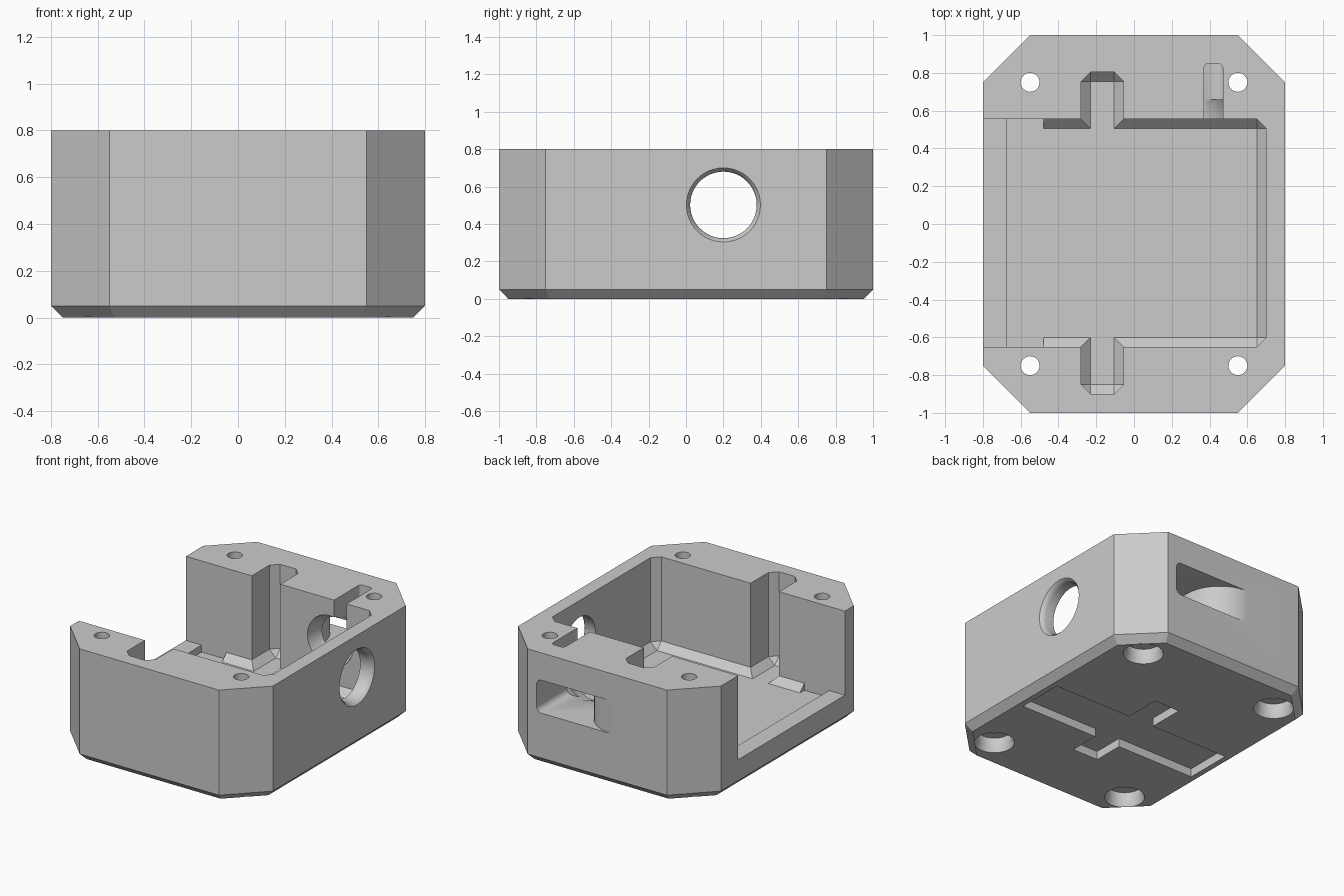
import bpy, bmesh, math
from mathutils import Vector

cube = bpy.data.objects.get("Cube")
if cube:
    bpy.data.objects.remove(cube, do_unlink=True)

grey = bpy.data.materials.new("plain_grey")
grey.use_nodes = True
COLOR = (0.6, 0.6, 0.6, 1)
grey.diffuse_color = COLOR
grey.node_tree.nodes["Principled BSDF"].inputs["Base Color"].default_value = COLOR


def loft(name, rings):
    """Solid through matching rings of points, capped at both ends."""
    bm = bmesh.new()
    loops = [[bm.verts.new(p) for p in ring] for ring in rings]
    n = len(loops[0])
    for low, high in zip(loops, loops[1:]):
        for i in range(n):
            j = (i + 1) % n
            bm.faces.new((low[i], low[j], high[j], high[i]))
    bm.faces.new(loops[0])
    bm.faces.new(loops[-1])
    bmesh.ops.remove_doubles(bm, verts=bm.verts, dist=1e-5)
    bmesh.ops.recalc_face_normals(bm, faces=bm.faces)
    mesh = bpy.data.meshes.new(name)
    bm.to_mesh(mesh)
    bm.free()
    obj = bpy.data.objects.new(name, mesh)
    bpy.context.collection.objects.link(obj)
    mesh.materials.append(grey)
    return obj


def prism(name, outline, z0, z1):
    return loft(name, [[(x, y, z) for x, y in outline] for z in (z0, z1)])


def box(name, x0, x1, y0, y1, z0, z1):
    return prism(name, [(x0, y0), (x1, y0), (x1, y1), (x0, y1)], z0, z1)


def turned(name, center, axis, profile, sides=48):
    """Round solid along an axis; profile holds (distance, radius)."""
    axis = Vector(axis)
    u = axis.orthogonal().normalized()
    v = axis.cross(u)
    angles = [math.tau * i / sides for i in range(sides)]
    return loft(name, [[Vector(center) + axis * d + r * (u * math.cos(a) + v * math.sin(a))
                        for a in angles] for d, r in profile])


def octagon(hx, hy, cut, z):
    quarter = [(hx, hy - cut), (hx - cut, hy)]
    pts = quarter + [(-x, y) for x, y in reversed(quarter)]
    return [(x, y, z) for x, y in pts + [(-x, -y) for x, y in pts]]


def bevel_edges(obj, width, test):
    bm = bmesh.new()
    bm.from_mesh(obj.data)
    edges = [e for e in bm.edges if test(*[v.co for v in e.verts])]
    bmesh.ops.bevel(bm, geom=edges, offset=width, segments=5, profile=0.5, affect='EDGES')
    bm.to_mesh(obj.data)
    bm.free()


# Housing block with chamfered corners and base
housing = loft("housing", [octagon(0.75, 0.95, 0.221, 0),
                           octagon(0.8, 1, 0.25, 0.05),
                           octagon(0.8, 1, 0.25, 0.8)])
cutters = []

# Main cavity with a groove on each side and a chamfer round its floor
MID = -0.0475
wall = [(0.7, 0.5525), (0.65, 0.6025), (-0.055, 0.6025), (-0.055, 0.8025), (-0.105, 0.8525),
        (-0.23, 0.8525), (-0.28, 0.8025), (-0.28, 0.6025), (-0.48, 0.6025)]
floor = [(0.65, 0.5525)] * 2 + [(-0.105, 0.5525)] + [(-0.105, 0.8025)] * 2 \
    + [(-0.23, 0.8025)] * 2 + [(-0.23, 0.5525), (-0.48, 0.5525)]


def both_sides(half, z):
    pts = half + [(x, -y) for x, y in reversed(half)]
    return [(x, y + MID, z) for x, y in pts]


cutters.append(loft("cavity_cutter", [both_sides(floor, 0.15), both_sides(wall, 0.2),
                                      both_sides(wall, 0.9)]))

# Open end of the cavity and its raised sill
Y0, Y1 = MID - 0.6025, MID + 0.6025
cutters.append(box("entry_cutter", -0.675, -0.48, Y0, Y1, 0.15, 0.9))
cutters.append(box("sill_cutter", -0.9, -0.67, Y0, Y1, 0.2, 0.9))

# Screw holes with wide recesses underneath
for x in (-0.55, 0.55):
    for y in (-0.75, 0.75):
        cutters.append(turned("screw_cutter", (x, y, 0), (0, 0, 1), [
            (-0.05, 0.13), (0, 0.13), (0.04, 0.115), (0.1, 0.115), (0.1, 0.05), (0.9, 0.05)]))

# Round side port with a flared mouth
cutters.append(turned("port_cutter", (0, 0.2, 0.502), (1, 0, 0), [
    (0.6, 0.178), (0.765, 0.178), (0.785, 0.184), (0.8, 0.198), (0.85, 0.198)]))

# Curved passage leaving through the back
R = 0.28
curve = [(-0.12 + R * math.sin(a), 0.72 + R * math.cos(a))
         for a in [math.pi / 2 * i / 16 for i in range(17)]]
passage = prism("passage_cutter",
                [(-0.12, 1.1)] + curve + [(0.16, 0.66), (0.48, 0.66), (0.48, 1.1)], 0.37, 0.605)
bevel_edges(passage, 0.04, lambda a, b: min(a.x, b.x) > 0.47 and abs(a.z - b.z) < 0.01)
cutters.append(passage)
cutters.append(turned("funnel_cutter", (0.34, 0, 0.5), (0, 1, 0),
                      [(0.5, 0.18), (0.56, 0.18), (0.69, 0.125)]))

# Slit from the top into the passage
slit = box("slit_cutter", 0.37, 0.47, 0.5, 0.85, 0.48, 0.9)
bevel_edges(slit, 0.025, lambda a, b: min(a.y, b.y) > 0.84 and abs(a.z - b.z) > 0.1)
cutters.append(slit)

# Cross-shaped recess in the underside
cross = [(0.71, 0.07), (0.1, 0.07), (0.1, 0.33), (-0.1, 0.33), (-0.1, 0.07), (-0.71, 0.07),
         (-0.71, -0.27), (-0.1, -0.27), (-0.1, -0.49), (0.1, -0.49), (0.1, -0.27), (0.71, -0.27)]
cutters.append(prism("cross_cutter", cross, -0.05, 0.06))

# Cut everything out of the housing, then drop the cutters
for cutter in cutters:
    cutter.hide_render = True
    mod = housing.modifiers.new(cutter.name, 'BOOLEAN')
    mod.operation = 'DIFFERENCE'
    mod.solver = 'EXACT'
    mod.object = cutter
bpy.context.view_layer.update()
result = bpy.data.meshes.new_from_object(
    housing.evaluated_get(bpy.context.evaluated_depsgraph_get()))
housing.modifiers.clear()
housing.data = result
for cutter in cutters:
    bpy.data.objects.remove(cutter, do_unlink=True)
result.materials.clear()
result.materials.append(grey)
result.polygons.foreach_set("material_index", [0] * len(result.polygons))

bpy.ops.object.select_all(action='DESELECT')
housing.select_set(True)
bpy.context.view_layer.objects.active = housing
bpy.ops.object.shade_smooth_by_angle(angle=math.radians(28))
